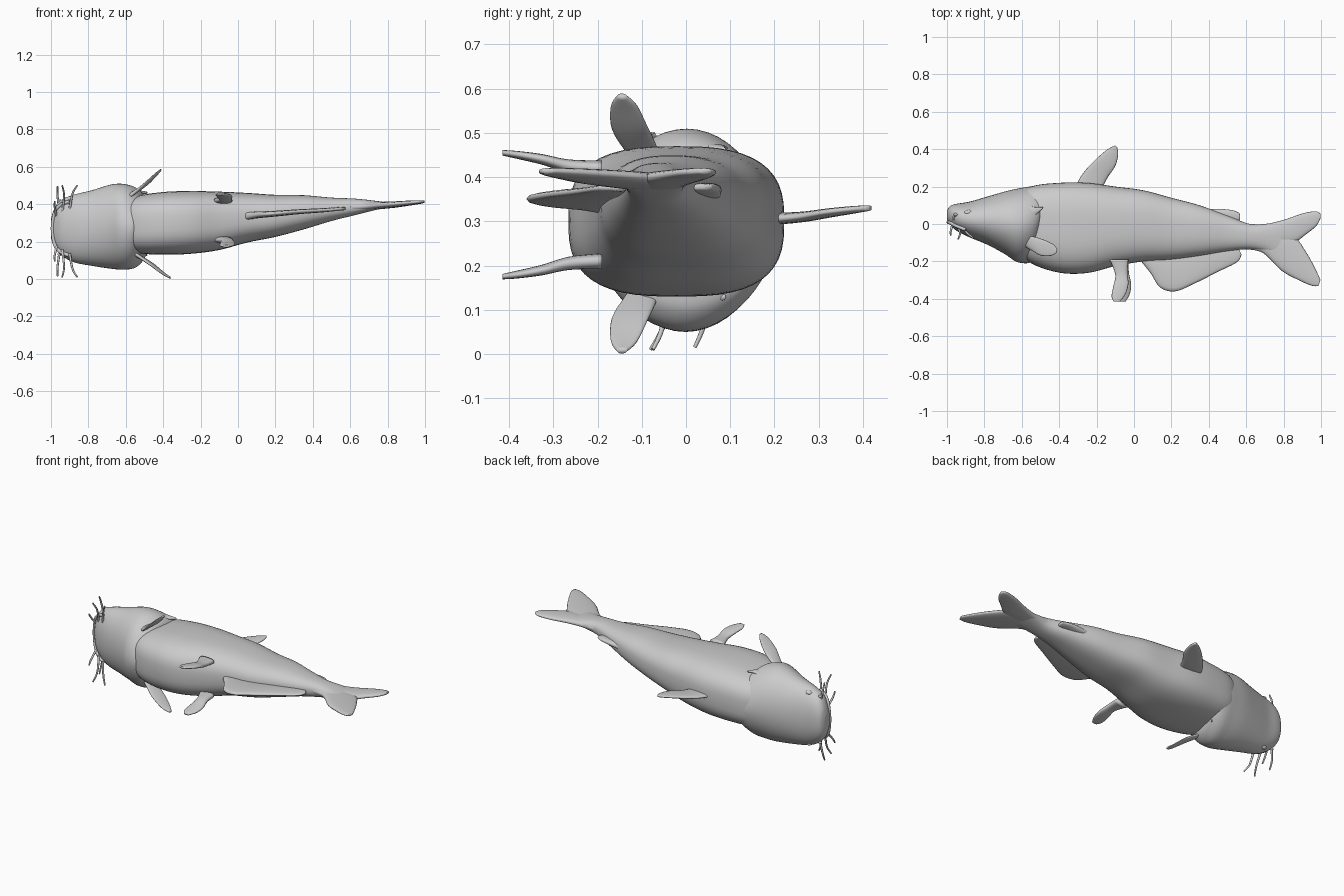
import bpy, bmesh
from math import sin, cos, pi, copysign
from mathutils import Vector

default_cube = bpy.data.objects.get("Cube")
if default_cube:
    bpy.data.objects.remove(default_cube, do_unlink=True)

skin = bpy.data.materials.new("skin_grey")
skin.use_nodes = True
skin.diffuse_color = (0.6, 0.6, 0.6, 1)
skin.node_tree.nodes["Principled BSDF"].inputs["Base Color"].default_value = (0.6, 0.6, 0.6, 1)


def smooth_rows(rows, steps):
    """Catmull-Rom interpolation through rows of numbers."""
    result = []
    last = len(rows) - 1
    for i in range(last):
        a, b, c, d = rows[max(i - 1, 0)], rows[i], rows[i + 1], rows[min(i + 2, last)]
        for k in range(steps):
            t = k / steps
            result.append([
                q + t * (r - p) / 2
                + t * t * (2 * p - 5 * q + 4 * r - s) / 2
                + t ** 3 * (3 * q - p - 3 * r + s) / 2
                for p, q, r, s in zip(a, b, c, d)])
    result.append(list(rows[-1]))
    return result


def finish(name, bm):
    bmesh.ops.recalc_face_normals(bm, faces=bm.faces)
    mesh = bpy.data.meshes.new(name)
    bm.to_mesh(mesh)
    bm.free()
    mesh.materials.append(skin)
    obj = bpy.data.objects.new(name, mesh)
    bpy.context.collection.objects.link(obj)
    for poly in mesh.polygons:
        poly.use_smooth = True
    return obj


def loft(name, rings):
    """Skin a list of equally long point rings and cap both ends."""
    bm = bmesh.new()
    loops = [[bm.verts.new(p) for p in ring] for ring in rings]
    for lower, upper in zip(loops, loops[1:]):
        for j in range(len(lower)):
            i = j - 1
            bm.faces.new((lower[i], lower[j], upper[j], upper[i]))
    bm.faces.new(loops[0])
    bm.faces.new(loops[-1])
    return finish(name, bm)


def power(value, exponent):
    return copysign(abs(value) ** exponent, value)


def trunk(name, sections, start_power, end_power, slant=0, sides=48):
    """Superellipse loft; sections are x, belly y, back y, lower z, upper z."""
    rows = smooth_rows(sections, 5)
    rings = []
    for k, (x, y0, y1, z0, z1) in enumerate(rows):
        t = k / (len(rows) - 1)
        e = 2 / (start_power + (end_power - start_power) * t)
        ring = []
        for j in range(sides):
            angle = 2 * pi * j / sides
            y = (y0 + y1) / 2 + (y1 - y0) / 2 * power(cos(angle), e)
            z = (z0 + z1) / 2 + (z1 - z0) / 2 * power(sin(angle), e)
            ring.append((x + slant * t * t * y, y, z))
        rings.append(ring)
    return loft(name, rings)


def fin(name, rows, root=0.014, tip=0.006, middle=0, side=1, shift=0, sides=20):
    """Lens-section blade; rows are leading x, y, trailing x, y and height."""
    rows = smooth_rows(rows, 5)
    rings = []
    for k, (ax, ay, bx, by, h) in enumerate(rows):
        t = k / (len(rows) - 1)
        thick = root + (tip - root) * t
        ring = []
        for j in range(sides):
            angle = 2 * pi * j / sides
            w = (1 - cos(angle)) / 2
            ring.append((ax + (bx - ax) * w + shift * t, ay + (by - ay) * w,
                         middle + side * h + thick * power(sin(angle), 0.7)))
        rings.append(ring)
    return loft(name, rings)


def tube(name, points, radius, taper):
    curve = bpy.data.curves.new(name, "CURVE")
    curve.dimensions = "3D"
    curve.bevel_depth = radius
    curve.bevel_resolution = 2
    curve.use_fill_caps = True
    path = smooth_rows(points, 6)
    spline = curve.splines.new("POLY")
    spline.points.add(len(path) - 1)
    for k, (point, co) in enumerate(zip(spline.points, path)):
        point.co = (*co, 1)
        point.radius = 1 - taper * k / (len(path) - 1)
    spline.use_smooth = True
    curve.materials.append(skin)
    obj = bpy.data.objects.new(name, curve)
    bpy.context.collection.objects.link(obj)


def bead(name, location, size):
    bm = bmesh.new()
    bmesh.ops.create_uvsphere(bm, u_segments=16, v_segments=10, radius=1)
    bmesh.ops.scale(bm, vec=Vector(size), verts=bm.verts)
    finish(name, bm).location = location


# Body, lying on its side with the back towards +y
trunk("body", [
    (-.66, -.12, .13, .18, .38), (-.55, -.21, .2, .14, .44),
    (-.4, -.26, .22, .13, .465), (-.25, -.262, .22, .135, .47),
    (-.1, -.225, .2, .155, .467), (.05, -.2, .18, .195, .46),
    (.2, -.19, .14, .225, .45), (.35, -.17, .1, .265, .448),
    (.5, -.145, .045, .31, .435), (.62, -.135, .0, .34, .43),
    (.72, -.15, .0, .365, .42), (.82, -.2, .0, .39, .406)], 3, 2.2)

# Head, flaring into the gill covers
trunk("head", [
    (-1, .02, .07, .22, .32), (-.985, 0, .095, .175, .37),
    (-.95, -.035, .108, .13, .42), (-.88, -.07, .12, .09, .45),
    (-.78, -.11, .15, .07, .475), (-.68, -.16, .18, .055, .505),
    (-.61, -.2, .195, .05, .508), (-.55, -.21, .205, .06, .49),
    (-.51, -.2, .2, .1, .455), (-.5, -.15, .15, .15, .4)], 2.3, 1.7, slant=0.25)

# Fins on the centre line
fin("dorsal_fin", [
    (-.32, .19, -.17, .19, .305), (-.27, .275, -.14, .25, .31),
    (-.2, .35, -.1, .31, .32), (-.14, .4, -.085, .37, .327),
    (-.1, .42, -.09, .41, .33)])
fin("adipose_fin", [
    (.4, .08, .46, .02, .365), (.47, .08, .52, .01, .372),
    (.53, .073, .56, .015, .376), (.565, .058, .567, .03, .378)], root=0.02)
fin("anal_fin", [
    (.03, -.19, .04, -.17, .335), (.09, -.265, .1, -.16, .342),
    (.14, -.34, .17, -.16, .346), (.22, -.36, .25, -.15, .352),
    (.32, -.32, .34, -.14, .36), (.45, -.255, .44, -.12, .367),
    (.55, -.205, .52, -.12, .374), (.575, -.165, .56, -.13, .376)],
    root=0.02, tip=0.008)

# Forked tail
fin("tail_upper_lobe", [
    (.6, 0, .6, -.1, .385), (.7, 0, .72, -.11, .39), (.8, .022, .85, -.1, .397),
    (.9, .056, .92, -.055, .405), (.97, .068, .975, -.01, .411),
    (.997, .055, .997, .03, .414)], root=0.025)
fin("tail_lower_lobe", [
    (.6, -.05, .6, -.135, .385), (.73, -.04, .69, -.155, .39),
    (.85, -.06, .79, -.25, .397), (.92, -.15, .88, -.3, .405),
    (.97, -.24, .95, -.33, .411), (.997, -.3, .985, -.332, .414)], root=0.025)

# Paired parts, one on each flank
barbels = {
    "nasal_barbel": [(-.955, .05, .12), (-.965, .04, .19), (-.965, .02, .24)],
    "inner_barbel": [(-.94, -.02, .1), (-.93, -.05, .19), (-.94, -.08, .245)],
    "outer_barbel": [(-.9, -.04, .12), (-.885, -.055, .2), (-.86, -.075, .245)],
    "chin_barbel": [(-.97, 0, .08), (-.98, -.04, .13), (-.98, -.06, .16)],
}
for label, side in (("upper", 1), ("lower", -1)):
    below = side < 0
    fin(label + "_pectoral_fin", [
        (-.63, -.06, -.6, -.11, .13), (-.55, -.065, -.55, -.14, .17),
        (-.48, -.085, -.5, -.168, .215), (-.43, -.11, -.445, -.17, .265),
        (-.41, -.135, -.415, -.155, .288)],
        middle=0.295, side=side, shift=0.05 * below)
    fin(label + "_pelvic_fin", [
        (-.13, -.19, -.03, -.19, .105), (-.1, -.27, -.035, -.26, .11),
        (-.11, -.33, -.03, -.32, .125), (-.12, -.385, -.045, -.375, .135),
        (-.11, -.415, -.075, -.415, .14)],
        root=0.018, middle=0.315, side=side, shift=0.03 * below)
    fin(label + "_gill_spine", [
        (-.57, .1, -.56, .02, .165), (-.53, .09, -.54, .035, .17),
        (-.485, .09, -.49, .08, .166)], middle=0.295, side=side)
    bead(label + "_eye", (-.885, .06, .27 + side * .157), (.022, .017, .012))
    bead(label + "_nostril", (-.955, .05, .275 + side * .143), (.011, .009, .008))
    for name, path in barbels.items():
        tube(label + "_" + name, [(x, y, .255 + side * h) for x, y, h in path], .007, .4)

# Lip wrapped round the snout
lip_half = [(-.9, -.03, .145), (-.95, -.01, .125), (-.98, .005, .085)]
tube("lip", [(x, y, .27 + h) for x, y, h in lip_half] + [(-.992, .01, .27)]
     + [(x, y, .27 - h) for x, y, h in reversed(lip_half)], .01, 0)
